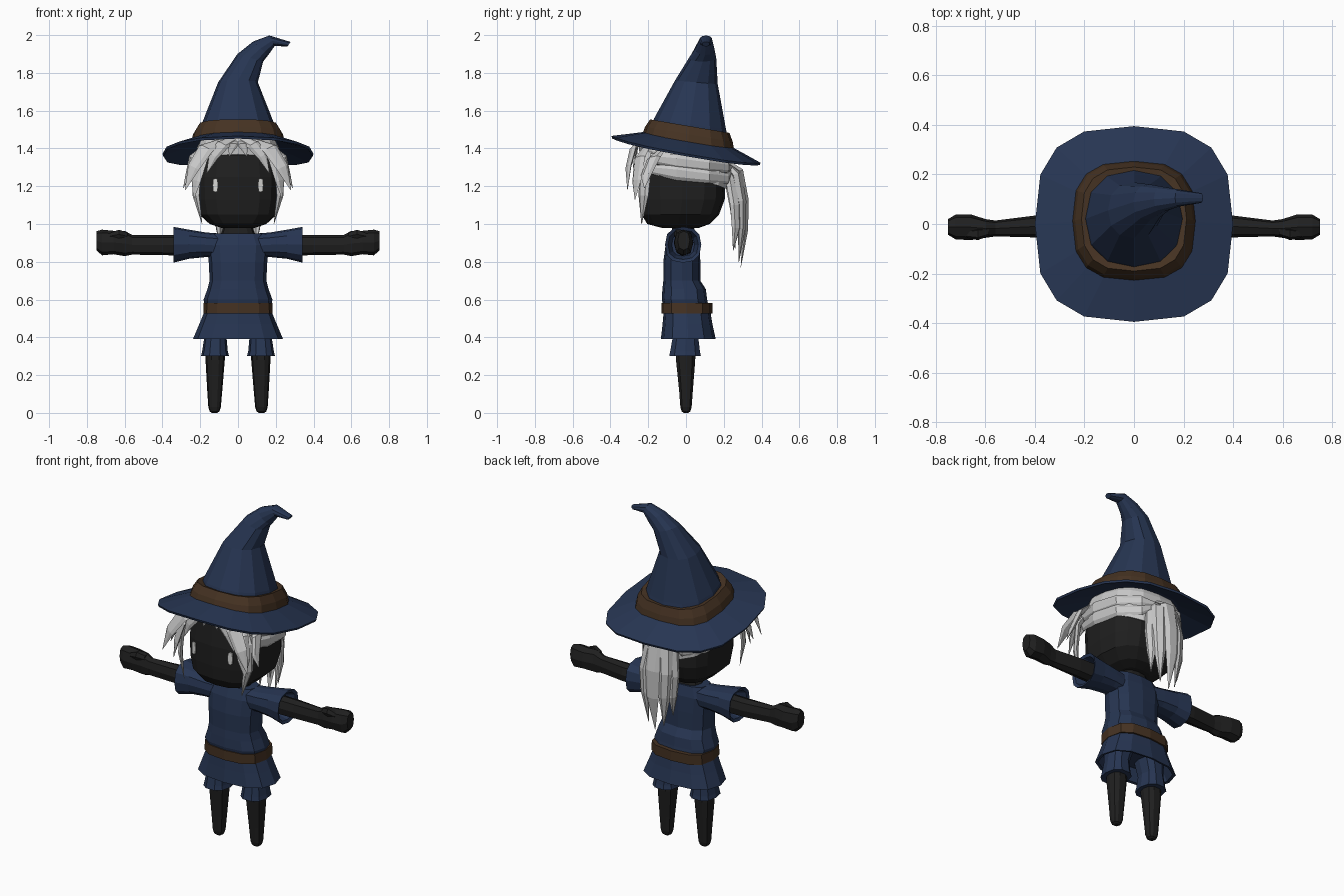
import bpy, bmesh, math
from mathutils import Vector as V


def material(name, rgb):
    m = bpy.data.materials.new(name)
    m.diffuse_color = (*rgb, 1)
    return m


NAVY = material("navy cloth", (0.020, 0.036, 0.085))
BROWN = material("brown leather", (0.060, 0.032, 0.016))
DARK = material("charcoal skin", (0.014, 0.014, 0.014))
HAIR = material("silver hair", (0.58, 0.58, 0.58))
EYE = material("pale eye", (0.68, 0.68, 0.66))


def loft(name, rings, mat, n=12, sq=2.5, mirror=False, tweak=None):
    """Skin superellipse rings (centre, u axis, v axis); caps both ends."""
    bm = bmesh.new()
    e = 2 / sq
    for side in ((1, -1) if mirror else (1,)):
        loops = []
        for c, u, v in rings:
            loop = []
            for i in range(n):
                a = 2 * math.pi * i / n
                ca, sa = math.cos(a), math.sin(a)
                p = (V(c) + V(u) * math.copysign(abs(ca) ** e, ca)
                     + V(v) * math.copysign(abs(sa) ** e, sa))
                if tweak:
                    p.z += tweak(p)
                p.x *= side
                loop.append(bm.verts.new(p))
            loops.append(loop)
        for a, b in zip(loops, loops[1:]):
            for i in range(n):
                j = (i + 1) % n
                bm.faces.new((a[i], a[j], b[j], b[i]))
        bm.faces.new(loops[0])
        bm.faces.new(loops[-1])
    bmesh.ops.recalc_face_normals(bm, faces=bm.faces)
    me = bpy.data.meshes.new(name)
    bm.to_mesh(me)
    bm.free()
    me.materials.append(mat)
    ob = bpy.data.objects.new(name, me)
    bpy.context.collection.objects.link(ob)
    return ob


def flat(x, y, z, rx, ry, slope=0.0):
    """Horizontal ring, optionally tilted along y."""
    return (x, y, z), (rx, 0, 0), (0, ry, ry * slope)


def upright(x, y, z, ry, rz):
    """Ring facing along x."""
    return (x, y, z), (0, ry, 0), (0, 0, rz)


def lock(name, pts, side, w, t, mirror=True):
    """Tapered hair strand following pts."""
    pts = [V(p) for p in pts]
    side = V(side).normalized()
    rings, last = [], len(pts) - 1
    for i, p in enumerate(pts):
        tan = (pts[min(i + 1, last)] - pts[max(i - 1, 0)]).normalized()
        nrm = tan.cross(side).normalized()
        k = 0.04 if i == last else (0.6 if i == 0 else 1.1 - 0.5 * i / last)
        rings.append((p, side * w * k, nrm * t * k))
    return loft(name, rings, HAIR, n=6, sq=2, mirror=mirror)


# Head
loft("head", [flat(0, -0.03, 0.98, 0.09, 0.10),
              flat(0, -0.04, 1.00, 0.15, 0.165),
              flat(0, -0.03, 1.05, 0.205, 0.205),
              flat(0, -0.02, 1.13, 0.222, 0.225),
              flat(0, -0.02, 1.25, 0.225, 0.23),
              flat(0, -0.02, 1.38, 0.21, 0.215),
              flat(0, 0.0, 1.46, 0.15, 0.15)], DARK, n=16, sq=2.9)
loft("neck", [flat(0, -0.015, 0.90, 0.11, 0.07), flat(0, -0.015, 1.0, 0.07, 0.055)], DARK)

# Eyes: thin plates on the face
loft("eyes", [((0.12, -0.240, 1.205), (0.014, 0.003, 0), (0, 0, 0.037)),
              ((0.12, -0.247, 1.205), (0.014, 0.003, 0), (0, 0, 0.037))],
     EYE, n=8, sq=4, mirror=True)

# Hair cap and locks
loft("hair_cap", [flat(0, -0.01, 1.275, 0.228, 0.236, -0.40),
                  flat(0, -0.01, 1.33, 0.233, 0.240, -0.34),
                  flat(0, -0.005, 1.41, 0.215, 0.225, -0.20),
                  flat(0, 0.01, 1.47, 0.17, 0.17, -0.17)], HAIR, n=16, sq=2.7)
lock("fringe_outer", [(0.07, -0.22, 1.44), (0.17, -0.28, 1.40), (0.235, -0.305, 1.30),
                      (0.28, -0.31, 1.18)], (1, 0.5, 0.5), 0.045, 0.014)
lock("fringe_mid", [(0.12, -0.20, 1.42), (0.19, -0.245, 1.35), (0.222, -0.26, 1.23),
                    (0.235, -0.27, 1.13)], (0.7, 0.7, 0.2), 0.045, 0.016)
lock("fringe_long", [(0.16, -0.18, 1.40), (0.215, -0.215, 1.30), (0.222, -0.225, 1.15),
                     (0.19, -0.235, 1.00)], (0.5, 0.8, 0), 0.04, 0.018)
lock("fringe_side", [(0.19, -0.12, 1.40), (0.245, -0.17, 1.35), (0.265, -0.21, 1.26),
                     (0.29, -0.22, 1.19)], (0.2, 1, 0.2), 0.04, 0.015)
lock("fringe_top", [(0.02, -0.22, 1.45), (0.08, -0.27, 1.42), (0.13, -0.275, 1.36),
                    (0.165, -0.275, 1.27)], (1, 0.2, 0.6), 0.035, 0.014)
lock("fringe_centre", [(0.015, -0.20, 1.45), (0.025, -0.26, 1.42), (0.045, -0.26, 1.36)],
     (1, 0, 0), 0.035, 0.012)
for i, z in enumerate((1.27, 1.33)):
    lock(f"swept_lock_{i}", [(0.20, -0.19, z + 0.02), (0.235, -0.05, z), (0.22, 0.12, z - 0.02),
                             (0.13, 0.22, z - 0.03), (0.02, 0.25, 1.30)], (0.1, 0, 1), 0.04, 0.014)

# Ponytail: outer, side and inner strands
lock("ponytail_middle", [(0, 0.20, 1.34), (0, 0.285, 1.28), (0, 0.315, 1.13),
                         (0, 0.315, 0.97), (0, 0.29, 0.77)], (1, 0, 0), 0.055, 0.022, False)
lock("ponytail_outer", [(0.02, 0.20, 1.33), (0.05, 0.27, 1.26), (0.07, 0.295, 1.12),
                        (0.065, 0.295, 0.98), (0.05, 0.28, 0.80)], (1, -0.5, 0), 0.045, 0.024)
lock("ponytail_side", [(0.03, 0.20, 1.32), (0.08, 0.24, 1.23), (0.105, 0.26, 1.10),
                       (0.10, 0.265, 0.98), (0.09, 0.25, 0.86)], (0.6, -1, 0), 0.036, 0.02)
lock("ponytail_inner", [(0.02, 0.20, 1.31), (0.04, 0.23, 1.2), (0.04, 0.25, 1.08),
                        (0.03, 0.26, 0.87)], (1, 0, 0), 0.045, 0.025)

# Hat: drooping brim, band and bent cone
loft("hat_brim", [flat(0, 0.01, 1.43, 0.21, 0.21, -0.17),
                  flat(0, 0.0, 1.382, 0.395, 0.39, -0.18),
                  flat(0, 0.0, 1.395, 0.40, 0.395, -0.18),
                  flat(0, 0.01, 1.447, 0.24, 0.235, -0.17)], NAVY, n=16, sq=2.8,
     tweak=lambda p: -0.15 * p.x ** 2)
loft("hat_band", [flat(0, 0.012, 1.435, 0.248, 0.243, -0.17),
                  flat(0, 0.015, 1.475, 0.238, 0.232, -0.17),
                  flat(0, 0.02, 1.518, 0.212, 0.21, -0.17),
                  flat(0, 0.02, 1.512, 0.18, 0.18, -0.17)], BROWN, n=16, sq=2.8)
loft("hat_cone", [flat(0, 0.02, 1.48, 0.205, 0.205, -0.17),
                  flat(0, 0.022, 1.53, 0.192, 0.19, -0.16),
                  ((0.0, 0.055, 1.75), (0.105, 0, 0), (0, 0.113, -0.01)),
                  ((0.065, 0.088, 1.88), (0.068, 0, -0.02), (0, 0.072, 0)),
                  ((0.12, 0.10, 1.93), (0.040, 0, -0.036), (0, 0.05, 0)),
                  ((0.18, 0.105, 1.97), (0.014, 0, -0.028), (0, 0.035, 0)),
                  ((0.27, 0.105, 1.952), (-0.008, 0, -0.012), (0, 0.02, 0))],
     NAVY, n=12, sq=2.3)

# Tunic, sleeves, belt and skirt
loft("tunic", [flat(0, 0, 0.56, 0.175, 0.12),
               flat(0, -0.008, 0.60, 0.182, 0.12),
               flat(0, -0.010, 0.655, 0.162, 0.115),
               flat(0, -0.022, 0.70, 0.150, 0.098),
               flat(0, -0.022, 0.80, 0.155, 0.098),
               flat(0, -0.018, 0.89, 0.165, 0.090),
               flat(0, -0.015, 0.95, 0.135, 0.072)], NAVY, sq=2.6)
loft("sleeves", [upright(0.10, -0.015, 0.885, 0.07, 0.065),
                 upright(0.17, -0.015, 0.89, 0.078, 0.065),
                 upright(0.26, -0.015, 0.893, 0.085, 0.077),
                 upright(0.342, -0.015, 0.89, 0.096, 0.095),
                 upright(0.335, -0.015, 0.89, 0.08, 0.078),
                 upright(0.27, -0.015, 0.89, 0.06, 0.06)], NAVY, mirror=True)
loft("belt", [flat(0, 0.005, 0.525, 0.184, 0.135),
              flat(0, 0.005, 0.583, 0.182, 0.135)], BROWN, sq=2.8)
loft("skirt", [flat(0, 0.005, 0.55, 0.172, 0.122),
               flat(0, 0.008, 0.47, 0.205, 0.132),
               flat(0, 0.012, 0.392, 0.238, 0.145),
               flat(0, 0.012, 0.395, 0.222, 0.130),
               flat(0, 0.01, 0.47, 0.18, 0.11)], NAVY, sq=2.6)

# Arms with mitten hands
loft("arms", [upright(0.25, -0.01, 0.888, 0.045, 0.055),
              upright(0.40, -0.01, 0.888, 0.044, 0.053),
              upright(0.56, -0.018, 0.890, 0.032, 0.052),
              upright(0.60, -0.018, 0.897, 0.038, 0.067),
              upright(0.66, -0.013, 0.902, 0.052, 0.062),
              upright(0.72, -0.012, 0.902, 0.050, 0.068),
              upright(0.75, -0.012, 0.912, 0.032, 0.050)], DARK, n=8, mirror=True)
loft("thumbs", [upright(0.585, -0.03, 0.935, 0.018, 0.022),
                upright(0.63, -0.04, 0.945, 0.025, 0.028),
                upright(0.68, -0.04, 0.935, 0.015, 0.018)], DARK, n=6, mirror=True)

# Shorts and legs
loft("shorts", [flat(0.10, 0, 0.50, 0.075, 0.08),
                flat(0.12, -0.003, 0.39, 0.060, 0.072),
                flat(0.122, -0.005, 0.325, 0.068, 0.082),
                flat(0.122, -0.005, 0.302, 0.074, 0.087),
                flat(0.122, -0.005, 0.302, 0.05, 0.055)], NAVY, n=10, mirror=True)
loft("legs", [flat(0.12, -0.002, 0.36, 0.050, 0.054),
              flat(0.121, -0.002, 0.28, 0.051, 0.053),
              flat(0.123, 0, 0.12, 0.040, 0.038),
              flat(0.124, 0, 0.03, 0.033, 0.031),
              flat(0.124, 0, 0.008, 0.026, 0.024),
              flat(0.124, 0, 0.0, 0.014, 0.013)], DARK, n=10, mirror=True)
